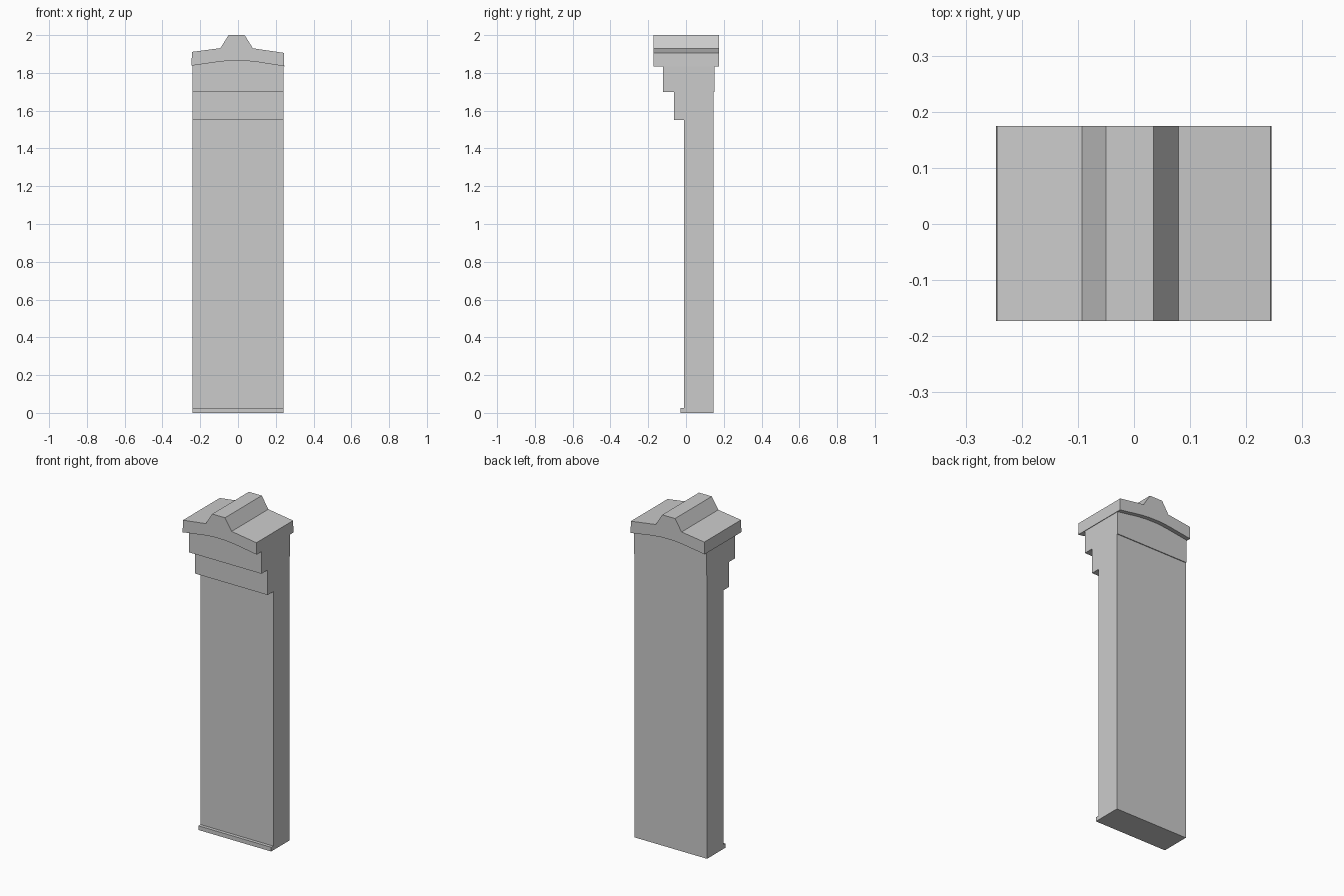
import bpy
import bmesh

if "Cube" in bpy.data.objects:
    bpy.data.objects.remove(bpy.data.objects["Cube"])


def prism(name, profile, start, end, axis):
    """Extrude a closed 2D profile along x (points are y,z) or y (points are x,z)."""
    bm = bmesh.new()

    def place(p, t):
        return (t, p[0], p[1]) if axis == "x" else (p[0], t, p[1])

    face = bm.faces.new([bm.verts.new(place(p, start)) for p in profile])
    result = bmesh.ops.extrude_face_region(bm, geom=[face])
    moved = [v for v in result["geom"] if isinstance(v, bmesh.types.BMVert)]
    shift = end - start
    bmesh.ops.translate(bm, verts=moved, vec=(shift, 0, 0) if axis == "x" else (0, shift, 0))
    bmesh.ops.recalc_face_normals(bm, faces=bm.faces)
    mesh = bpy.data.meshes.new(name)
    bm.to_mesh(mesh)
    bm.free()
    obj = bpy.data.objects.new(name, mesh)
    bpy.context.collection.objects.link(obj)
    return obj


def slab(name, y0, y1, z0, z1, half_width=0.241):
    return prism(name, [(y0, z0), (y1, z0), (y1, z1), (y0, z1)], -half_width, half_width, "x")


# Pillar shaft, foot ledge and the two corbel steps projecting to the front
slab("shaft", -0.01, 0.145, 0.0, 1.55)
slab("foot_ledge", -0.03, -0.01, 0.0, 0.025)
slab("lower_corbel", -0.063, 0.145, 1.55, 1.70)
slab("upper_corbel", -0.122, 0.15, 1.70, 1.875)

# Overhanging cap: arched underside, sloped top and a raised centre ridge
cap_profile = [
    (-0.246, 1.838), (-0.10, 1.859), (-0.04, 1.865), (0.04, 1.864), (0.10, 1.858),
    (0.245, 1.835), (0.243, 1.906), (0.079, 1.93), (0.035, 2.0),
    (-0.05, 2.0), (-0.093, 1.931), (-0.244, 1.911),
]
prism("cap", cap_profile, -0.173, 0.175, "y")
